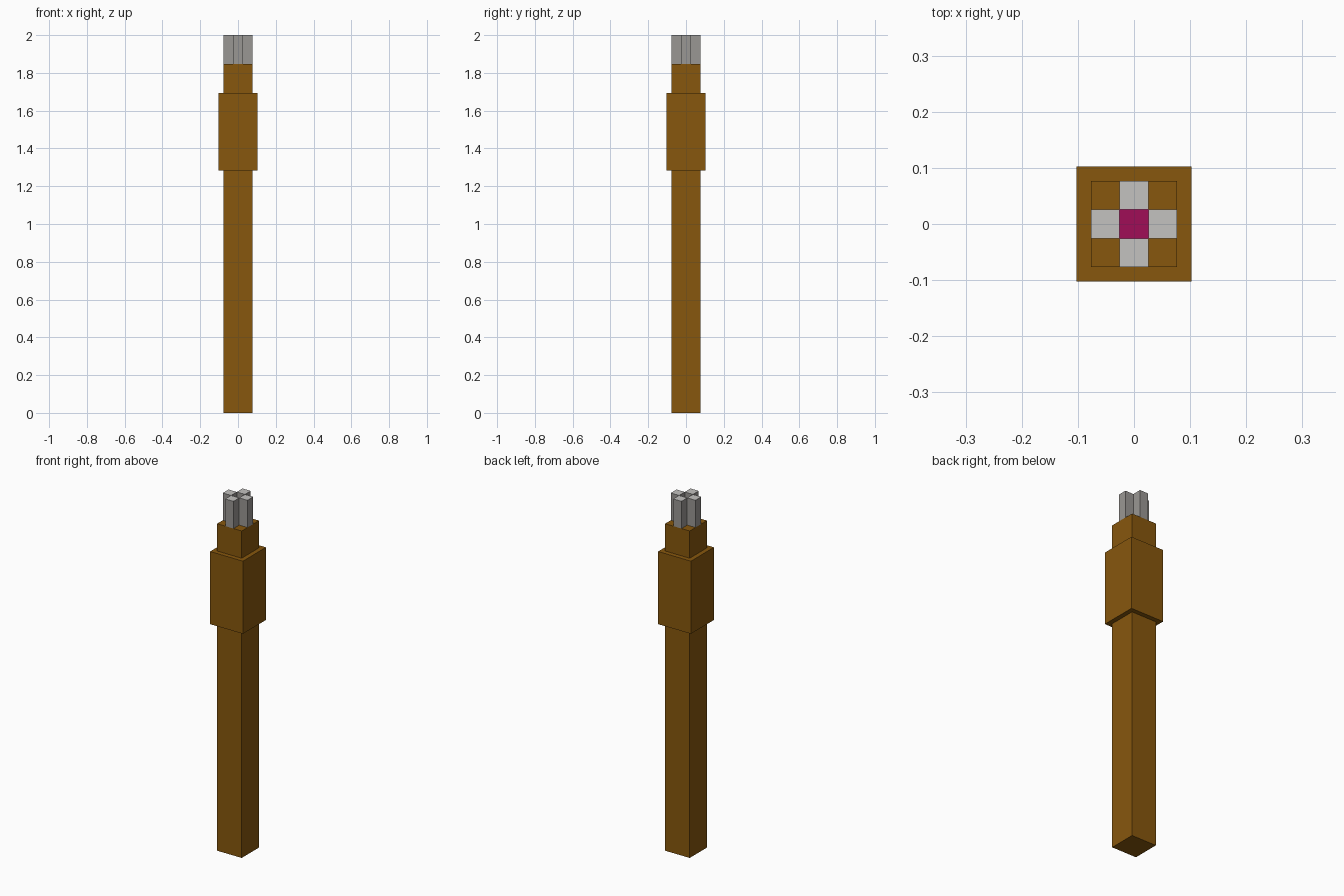
import bpy
import bmesh
from mathutils import Matrix, Vector

cube = bpy.data.objects.get("Cube")
if cube:
    bpy.data.objects.remove(cube, do_unlink=True)

U = 2 / 39  # one block unit; the staff is 39 units tall


def material(name, rgb):
    mat = bpy.data.materials.new(name)
    mat.use_nodes = True
    color = (*rgb, 1)
    mat.diffuse_color = color
    mat.node_tree.nodes["Principled BSDF"].inputs["Base Color"].default_value = color
    return mat


brown = material("brown wood", (0.245, 0.096, 0.004))
grey = material("grey metal", (0.323, 0.309, 0.296))
light = material("light grey metal", (0.55, 0.54, 0.53))
pink = material("deep pink gem", (0.352, 0.004, 0.095))


def block(name, width, bottom, top, mats, x=0, y=0):
    """Square block in block units; a second material colours the top face."""
    bm = bmesh.new()
    bmesh.ops.create_cube(bm, size=1)
    size = Vector((width, width, top - bottom)) * U
    centre = Vector((x, y, (top + bottom) / 2)) * U
    bm.transform(Matrix.Translation(centre) @ Matrix.Diagonal((*size, 1)))
    bm.normal_update()
    for face in bm.faces:
        if len(mats) > 1 and face.normal.z > 0.5:
            face.material_index = 1
    mesh = bpy.data.meshes.new(name)
    bm.to_mesh(mesh)
    bm.free()
    for mat in mats:
        mesh.materials.append(mat)
    obj = bpy.data.objects.new(name, mesh)
    bpy.context.collection.objects.link(obj)
    return obj


# Wooden handle and thicker sleeve
block("shaft", 3, 0, 36, [brown])
block("sleeve", 4, 25, 33, [brown])

# Four prongs around a recessed gem
for side, x, y in (("left", 1, 0), ("right", -1, 0), ("front", 0, -1), ("back", 0, 1)):
    block(side + "_prong", 1, 36, 39, [grey, light], x, y)
block("gem", 1, 36, 37, [pink])
